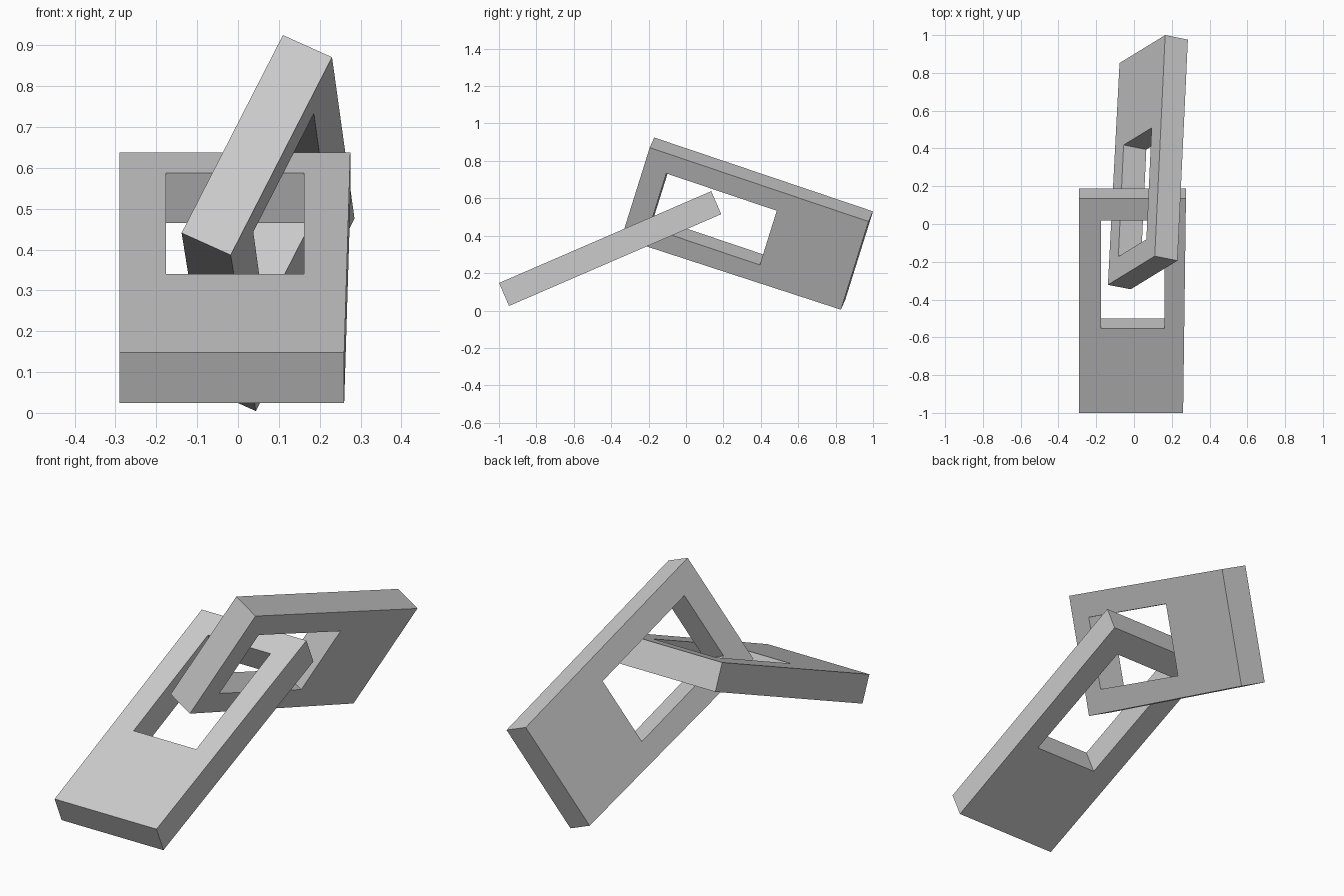
import bpy, bmesh
from mathutils import Vector, Matrix

if "Cube" in bpy.data.objects:
    bpy.data.objects.remove(bpy.data.objects["Cube"])

LENGTH, THICK = 1.236, 0.134
# Plate outline (one long edge tapers slightly) and its window, as (width, length)
OUTER = [(0, 0), (0.565, 0), (0.55, LENGTH), (0, LENGTH)]
INNER = [(0.114, 0.126), (0.452, 0.126), (0.452, 0.75), (0.114, 0.75)]


def link_plate(name, corner, width_dir, length_dir):
    """Flat plate with a rectangular window, placed from one top corner."""
    bm = bmesh.new()
    outer = [bm.verts.new((x, y, 0)) for x, y in OUTER]
    inner = [bm.verts.new((x, y, 0)) for x, y in INNER]
    for i in range(4):
        j = (i + 1) % 4
        bm.faces.new((outer[i], outer[j], inner[j], inner[i]))
    # give the frame its thickness
    ext = bmesh.ops.extrude_face_region(bm, geom=bm.faces[:], use_keep_orig=True)
    moved = [g for g in ext["geom"] if isinstance(g, bmesh.types.BMVert)]
    bmesh.ops.translate(bm, verts=moved, vec=(0, 0, THICK))
    bmesh.ops.recalc_face_normals(bm, faces=bm.faces[:])
    mesh = bpy.data.meshes.new(name)
    bm.to_mesh(mesh)
    bm.free()

    # orthonormal frame of the plate
    v = Vector(length_dir).normalized()
    w = Vector(width_dir).cross(v).normalized()
    u = v.cross(w)
    rot = Matrix((u, v, w)).transposed().to_4x4()
    obj = bpy.data.objects.new(name, mesh)
    obj.matrix_world = Matrix.Translation(corner) @ rot
    bpy.context.collection.objects.link(obj)
    return obj


# Front plate slopes down towards the viewer
link_plate("front_link_plate", (-0.29, 0.135, 0.638),
           (1, 0, 0), (0, -1.135, -0.491))
# Back plate stands on edge, threaded through the front window
link_plate("back_link_plate", (0.11, -0.17, 0.925),
           (-0.248, -0.15, -0.485), (0.055, 1.17, -0.395))
